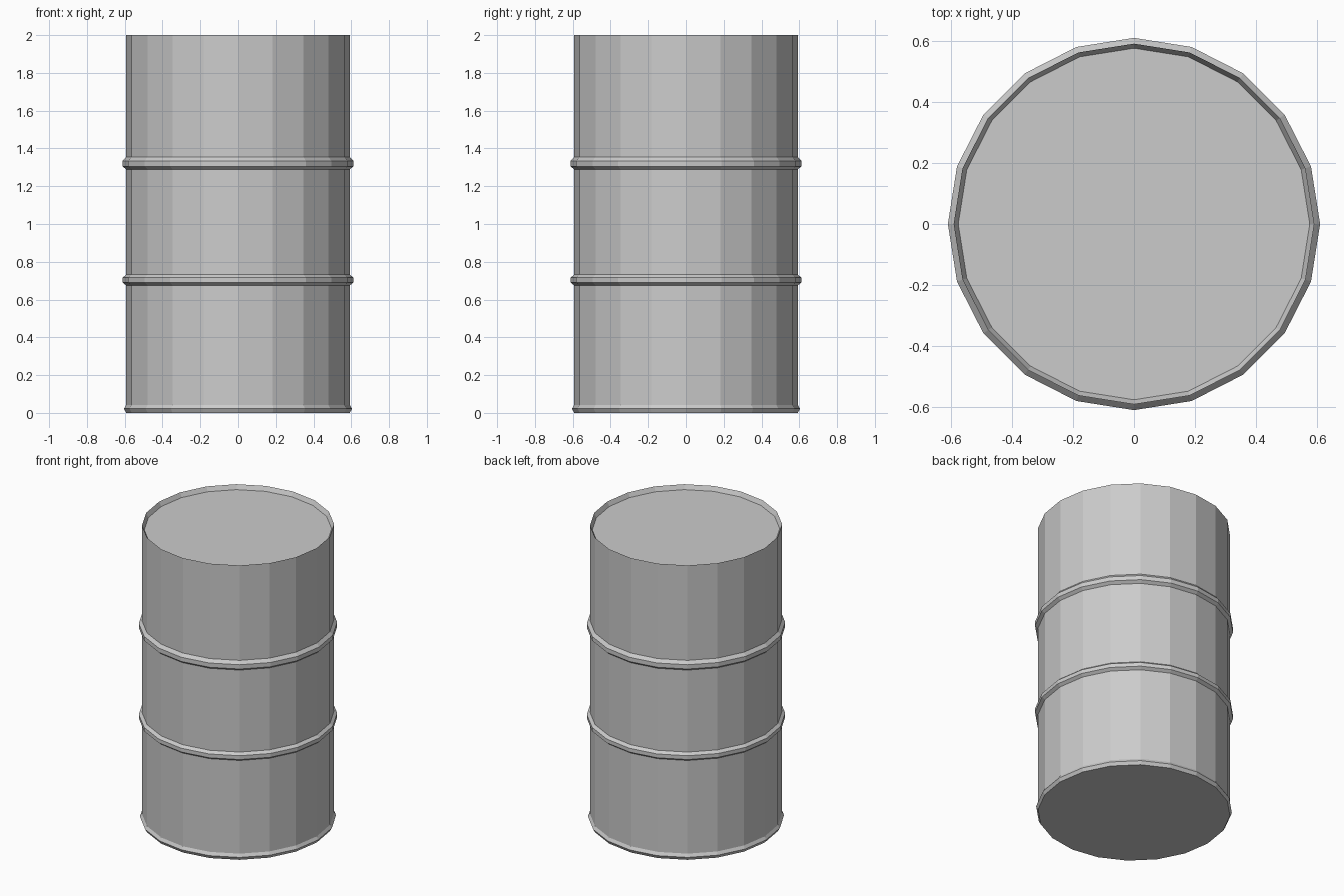
import bpy, bmesh
from math import cos, sin, tau

if "Cube" in bpy.data.objects:
    bpy.data.objects.remove(bpy.data.objects["Cube"])

SIDES = 20
R = 0.592        # barrel wall
RIB = 0.611      # rolling hoops
FOOT = 0.604     # bottom rim


def lathe(name, profile):
    """Spin an (r, z) profile around z and cap both ends."""
    bm = bmesh.new()
    rings = [[bm.verts.new((r * cos(tau * i / SIDES), r * sin(tau * i / SIDES), z))
              for i in range(SIDES)] for r, z in profile]
    for a, b in zip(rings, rings[1:]):
        for i in range(SIDES):
            j = (i + 1) % SIDES
            bm.faces.new((a[i], a[j], b[j], b[i]))
    bm.faces.new(rings[0][::-1])
    bm.faces.new(rings[-1])
    mesh = bpy.data.meshes.new(name)
    bm.to_mesh(mesh)
    bm.free()
    obj = bpy.data.objects.new(name, mesh)
    bpy.context.collection.objects.link(obj)
    return obj


def hoop(z0, z1, z2, z3):
    """Raised rolling hoop section of the wall."""
    return [(R, z0), (RIB, z1), (RIB, z2), (R, z3)]


# Drum: bottom rim, two hoops, top lip tapering in to the recessed lid
profile = [(R, 0.0), (FOOT, 0.022), (R, 0.042)]
profile += hoop(0.675, 0.69, 0.716, 0.732)
profile += hoop(1.289, 1.305, 1.334, 1.355)
profile += [(R, 2.0), (0.577, 1.97)]
lathe("drum", profile)
